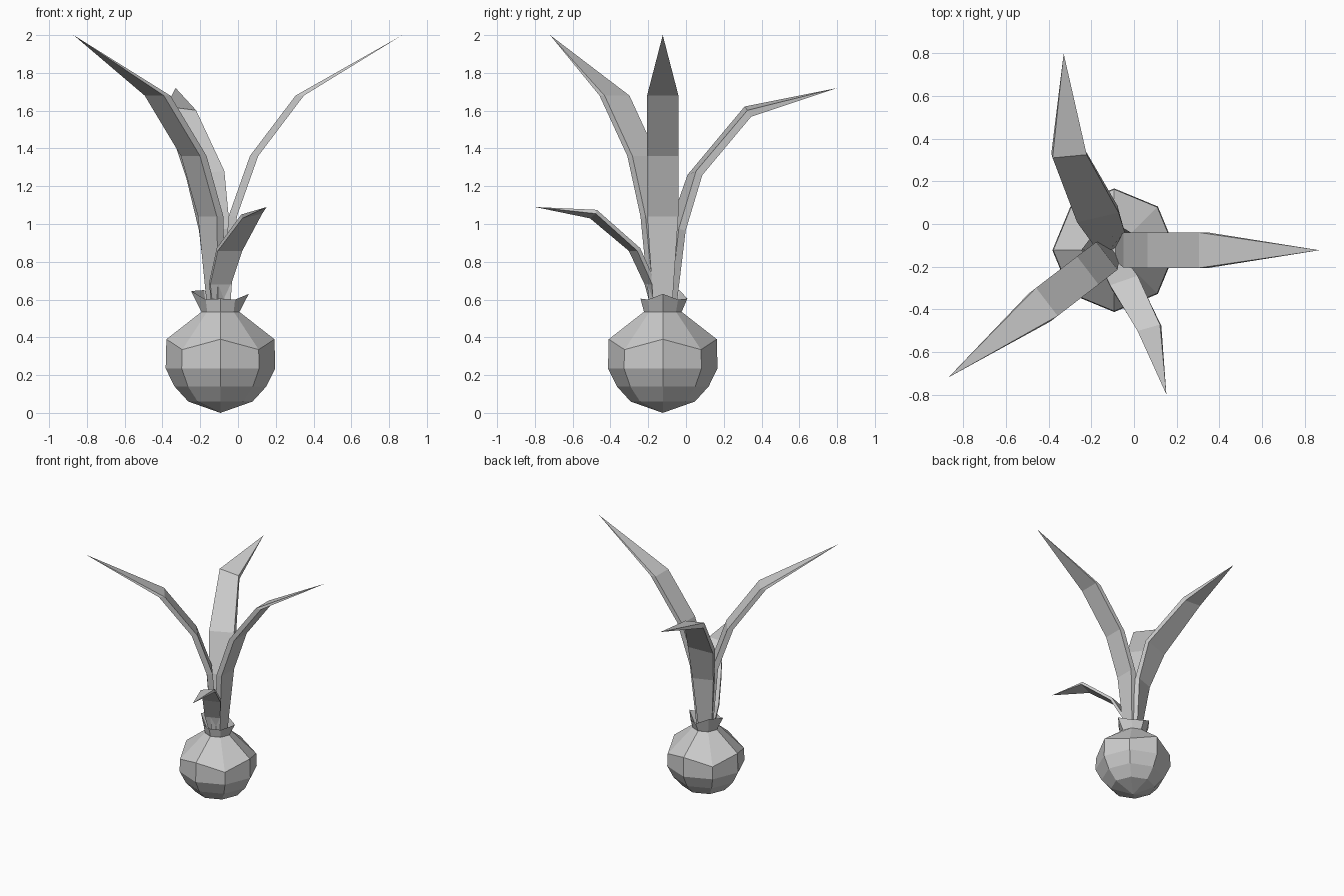
import bpy
import bmesh
from math import cos, sin, pi, radians
from mathutils import Vector

if "Cube" in bpy.data.objects:
    bpy.data.objects.remove(bpy.data.objects["Cube"])

CX, CY = -0.093, -0.123   # bulb axis
SIDES = 8


def make_object(name, verts, faces):
    mesh = bpy.data.meshes.new(name)
    mesh.from_pydata([tuple(v) for v in verts], [], faces)
    bm = bmesh.new()
    bm.from_mesh(mesh)
    bmesh.ops.recalc_face_normals(bm, faces=bm.faces)
    bm.to_mesh(mesh)
    bm.free()
    obj = bpy.data.objects.new(name, mesh)
    bpy.context.collection.objects.link(obj)
    return obj


def ring_point(r, z, i):
    a = 2 * pi * i / SIDES
    return Vector((CX + r * cos(a), CY + r * sin(a), z))


def bridge(rows, n):
    """Quads joining consecutive closed rows of n vertices."""
    return [(k * n + i, k * n + (i + 1) % n, (k + 1) * n + (i + 1) % n, (k + 1) * n + i)
            for k in range(rows - 1) for i in range(n)]


# Bulb: eight-sided rings (radius, z on axes, z on diagonals)
profile = [(0.17, 0.06, 0.06), (0.243, 0.14, 0.14), (0.29, 0.235, 0.235),
           (0.286, 0.39, 0.335), (0.10, 0.535, 0.535)]
verts = [ring_point(r, zd if i % 2 else za, i) for r, za, zd in profile for i in range(SIDES)]
faces = bridge(len(profile), SIDES)
verts.append(Vector((CX, CY, 0)))
faces += [((i + 1) % SIDES, i, len(verts) - 1) for i in range(SIDES)]
faces.append(tuple(range((len(profile) - 1) * SIDES, len(profile) * SIDES)))
make_object("bulb", verts, faces)

# Collar: flared, uneven rim above the neck (radius, z)
rim = [(0.15, 0.63), (0.115, 0.60), (0.13, 0.605), (0.125, 0.65),
       (0.155, 0.645), (0.11, 0.60), (0.118, 0.605), (0.11, 0.60)]
verts = [ring_point(0.098, 0.53, i) for i in range(SIDES)]
verts += [ring_point(r, z, i) for i, (r, z) in enumerate(rim)]
make_object("collar", verts, bridge(2, SIDES))


def make_leaf(name, sections, tip):
    """Sections are (left, right, half thickness vector); the leaf ends in a point."""
    verts, n = [], len(sections)
    for left, right, t in sections:
        verts += [left - t, right - t, right + t, left + t]
    faces = bridge(n, 4) + [(3, 2, 1, 0)]
    verts.append(Vector(tip))
    e = (n - 1) * 4
    faces += [(e + i, e + (i + 1) % 4, n * 4) for i in range(4)]
    make_object(name, verts, faces)


def tall_leaf(name, angle, length):
    # (distance from axis, z, half width), sections stay level
    spine = [(0.028, 0.54, 0.048), (0.065, 1.04, 0.082), (0.178, 1.36, 0.083), (0.42, 1.68, 0.083)]
    out = Vector((cos(angle), sin(angle), 0))
    side = Vector((-sin(angle), cos(angle), 0))
    base = Vector((CX, CY, 0))
    sections = []
    for r, z, w in spine:
        c = base + out * r + Vector((0, 0, z))
        sections.append((c + side * w, c - side * w, out * 0.022))
    make_leaf(name, sections, base + out * length + Vector((0, 0, 2)))


def bent_leaf(name, pairs, tip, thickness):
    pairs = [(Vector(a), Vector(b)) for a, b in pairs]
    mids = [(a + b) / 2 for a, b in pairs] + [Vector(tip)]
    sections = []
    for i, (a, b) in enumerate(pairs):
        along = (mids[i + 1] - mids[max(i - 1, 0)]).normalized()
        sections.append((a, b, along.cross(b - a).normalized() * thickness / 2))
    make_leaf(name, sections, tip)


tall_leaf("right_leaf", 0, 0.963)
tall_leaf("left_leaf", radians(217.5), 0.98)

# Back leaf, twisting to the left then straightening
bent_leaf("back_leaf", [
    ((-0.145, -0.125, 0.54), (-0.065, -0.07, 0.54)),
    ((-0.20, -0.075, 0.97), (-0.05, -0.02, 0.97)),
    ((-0.27, 0.025, 1.25), (-0.075, 0.07, 1.27)),
    ((-0.385, 0.32, 1.605), (-0.225, 0.335, 1.585)),
], (-0.33, 0.80, 1.72), 0.04)

# Short front leaf, drooping forward
bent_leaf("front_leaf", [
    ((-0.135, -0.17, 0.54), (-0.055, -0.14, 0.54)),
    ((-0.15, -0.21, 0.685), (-0.04, -0.17, 0.685)),
    ((-0.11, -0.295, 0.865), (0.02, -0.25, 0.865)),
    ((0.02, -0.505, 1.04), (0.125, -0.475, 1.065)),
], (0.152, -0.80, 1.09), 0.022)
